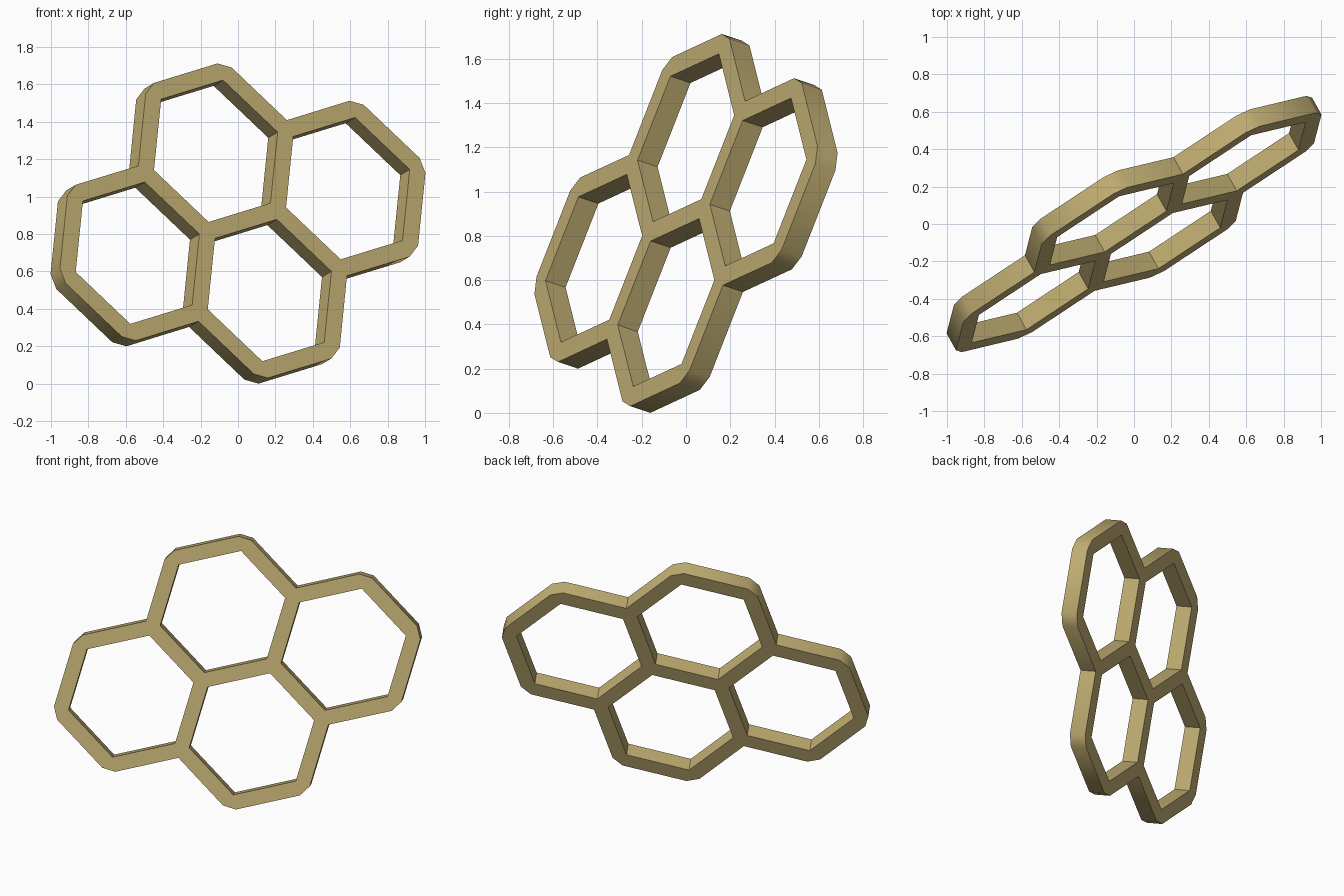
import bpy, bmesh
from math import sin, cos, radians, sqrt
from mathutils import Vector, Matrix

if "Cube" in bpy.data.objects:
    bpy.data.objects.remove(bpy.data.objects["Cube"])

SPACING = 0.803              # distance between cell centres
R = SPACING / sqrt(3)        # wall centreline radius
HOLE = 0.409                 # hole corner radius
CUT = 0.494                  # distance of the blunted outer corners
CHAMFER = 0.086              # width of the blunted corners
DEPTH = 0.108


def polar(r, deg):
    return Vector((r * cos(radians(deg)), r * sin(radians(deg)), 0))


# four cell centres, in a rhombus around the origin
half_long = polar(SPACING * sqrt(3) / 2, 30)
half_short = polar(SPACING / 2, 120)
cells = [(half_long, (330, 30, 90)), (half_short, (90, 150)),
         (-half_long, (150, 210, 270)), (-half_short, (270, 330))]

# outer outline: blunted convex corners, sharp inward notches between cells
outline = []
for centre, corners in cells:
    for a in corners:
        for s in (-1, 1):
            outline.append(centre + polar(CUT, a) + polar(s * CHAMFER / 2, a + 90))
    a = corners[-1] + 60
    outline.append(centre + polar(R, a) + polar(R - HOLE, a - 60))

# hexagonal holes
loops = [outline]
for centre, _ in cells:
    loops.append([centre + polar(HOLE, 30 + 60 * k) for k in range(6)])

bm = bmesh.new()
edges = []
for pts in loops:
    vs = [bm.verts.new(p - Vector((0, 0, DEPTH / 2))) for p in pts]
    edges += [bm.edges.new((vs[i - 1], vs[i])) for i in range(len(vs))]
bmesh.ops.triangle_fill(bm, use_beauty=True, edges=edges, normal=(0, 0, 1))
ext = bmesh.ops.extrude_face_region(bm, geom=bm.faces[:], use_keep_orig=True)
bmesh.ops.translate(bm, vec=(0, 0, DEPTH),
                    verts=[g for g in ext["geom"] if isinstance(g, bmesh.types.BMVert)])
bmesh.ops.recalc_face_normals(bm, faces=bm.faces[:])

# tilt the slab and lift it onto the ground
normal = Vector((0.467, -0.838, 0.281)).normalized()
across = Vector((0.706, 0.327, -0.2))
across = (across - normal * across.dot(normal)).normalized()
up = normal.cross(across)
rot = Matrix((across, up, normal)).transposed()
bmesh.ops.rotate(bm, cent=(0, 0, 0), matrix=rot, verts=bm.verts[:])
bmesh.ops.translate(bm, vec=(0, 0, -min(v.co.z for v in bm.verts)), verts=bm.verts[:])

mesh = bpy.data.meshes.new("honeycomb_frame")
bm.to_mesh(mesh)
bm.free()
obj = bpy.data.objects.new("honeycomb_frame", mesh)
bpy.context.collection.objects.link(obj)

mat = bpy.data.materials.new("tan")
mat.diffuse_color = (0.53, 0.42, 0.17, 1)
mat.use_nodes = True
mat.node_tree.nodes["Principled BSDF"].inputs["Base Color"].default_value = mat.diffuse_color
mesh.materials.append(mat)

# outer corners are smooth, everything else is crisp
bpy.context.view_layer.objects.active = obj
obj.select_set(True)
bpy.ops.object.shade_smooth_by_angle(angle=radians(40))
